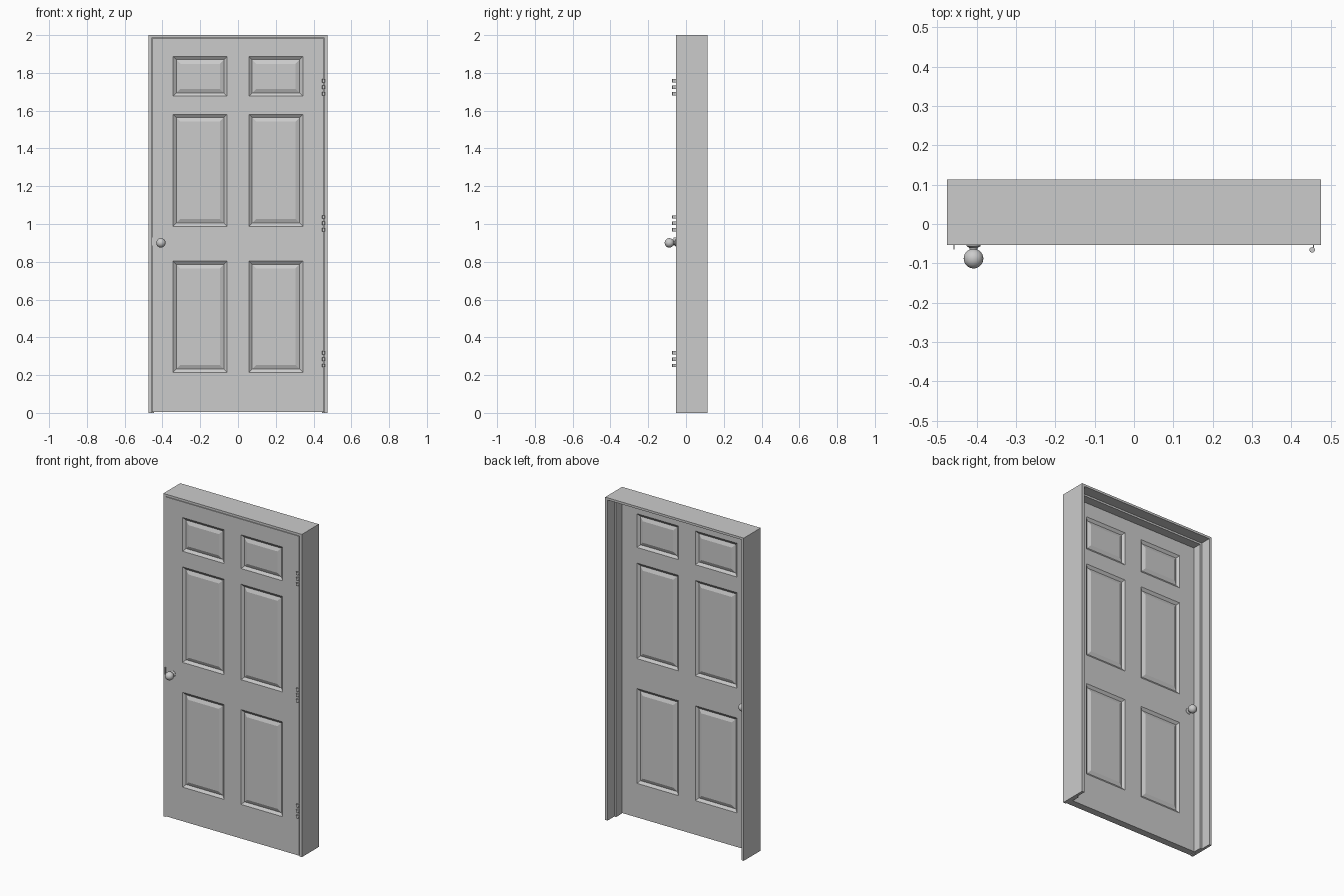
import bpy, bmesh, math
from mathutils import Vector, Matrix

if "Cube" in bpy.data.objects:
    bpy.data.objects.remove(bpy.data.objects["Cube"])

FRONT, BACK = -0.053, 0.113      # frame depth range
DOOR_BACK = -0.009               # rear face of the door slab
MID = (FRONT + DOOR_BACK) / 2


def finish(name, bm, smooth=False):
    bmesh.ops.recalc_face_normals(bm, faces=bm.faces)
    mesh = bpy.data.meshes.new(name)
    bm.to_mesh(mesh)
    bm.free()
    ob = bpy.data.objects.new(name, mesh)
    bpy.context.collection.objects.link(ob)
    if smooth:
        bpy.ops.object.select_all(action='DESELECT')
        bpy.context.view_layer.objects.active = ob
        ob.select_set(True)
        bpy.ops.object.shade_smooth_by_angle(angle=math.radians(40))
    return ob


def add_box(bm, x, y, z):
    size = (x[1] - x[0], y[1] - y[0], z[1] - z[0])
    centre = ((x[0] + x[1]) / 2, (y[0] + y[1]) / 2, (z[0] + z[1]) / 2)
    bmesh.ops.create_cube(bm, size=1, matrix=Matrix.Translation(centre) @ Matrix.Diagonal((*size, 1)))


def arch(name, half, top, side, head, y0, y1):
    """U-shaped surround: two legs and a head, extruded in depth."""
    bm = bmesh.new()
    hi, ti = half - side, top - head
    outline = [(-half, 0), (-half, top), (half, top), (half, 0),
               (hi, 0), (hi, ti), (-hi, ti), (-hi, 0)]
    face = bm.faces.new([bm.verts.new((x, y0, z)) for x, z in outline])
    ext = bmesh.ops.extrude_face_region(bm, geom=[face])
    verts = [g for g in ext['geom'] if isinstance(g, bmesh.types.BMVert)]
    bmesh.ops.translate(bm, verts=verts, vec=(0, y1 - y0, 0))
    return finish(name, bm)


# Frame and door stop
arch("door_jamb", 0.475, 2.0, 0.017, 0.014, FRONT, BACK)
arch("door_stop", 0.458, 1.986, 0.012, 0.012, DOOR_BACK + 0.001, 0.047)

# Door slab, cut into a grid, with six raised panels on both faces
px = [(-0.343, -0.058), (0.058, 0.343)]
pz = [(0.215, 0.803), (0.988, 1.58), (1.677, 1.886)]
bm = bmesh.new()
add_box(bm, (-0.455, 0.455), (FRONT, DOOR_BACK), (0.004, 1.983))
cuts = [((v, 0, 0), (1, 0, 0)) for r in px for v in r]
cuts += [((0, 0, v), (0, 0, 1)) for r in pz for v in r]
for co, no in cuts:
    bmesh.ops.bisect_plane(bm, geom=bm.verts[:] + bm.edges[:] + bm.faces[:],
                           plane_co=co, plane_no=no)
bm.normal_update()


def in_panel(face):
    c = face.calc_center_median()
    return (abs(face.normal.y) > 0.9 and any(a < c.x < b for a, b in px)
            and any(a < c.z < b for a, b in pz))


panels = [f for f in bm.faces if in_panel(f)]
bmesh.ops.inset_individual(bm, faces=panels, thickness=0.023, depth=-0.012)
bmesh.ops.inset_individual(bm, faces=panels, thickness=0.031, depth=0.009)
finish("door_panel", bm)

# Knobs: turned profile (radius, distance from door face)
R, D = 0.025, 0.035
profile = [(0, -0.001), (0.018, -0.001), (0.018, 0.003), (0.015, 0.005), (0.010, 0.008)]
profile += [(R * math.sin(a), D - R * math.cos(a))
            for a in [math.radians(24 + 156 * i / 12) for i in range(13)]]
for name, face_y, sign in (("front_knob", FRONT, -1), ("back_knob", DOOR_BACK, 1)):
    bm = bmesh.new()
    base = Vector((-0.408, face_y, 0.9))
    vs = [bm.verts.new(base + Vector((r, sign * d, 0))) for r, d in profile]
    es = [bm.edges.new(p) for p in zip(vs, vs[1:])]
    bmesh.ops.spin(bm, geom=vs + es, cent=base, axis=(0, 1, 0),
                   angle=math.tau, steps=24)
    bmesh.ops.remove_doubles(bm, verts=bm.verts, dist=1e-5)
    finish(name, bm, True)

# Strike plate lip on the latch side
bm = bmesh.new()
add_box(bm, (-0.4585, -0.4565), (-0.065, MID), (0.886, 0.928))
finish("strike_plate", bm)

# Hinges: three spaced knuckles each, with thin tabs running into the gap
for name, zc in (("lower_hinge", 0.285), ("middle_hinge", 1.003), ("upper_hinge", 1.724)):
    bm = bmesh.new()
    for dz in (-0.034, 0, 0.034):
        z = zc + dz
        bmesh.ops.create_cone(bm, cap_ends=True, segments=16, radius1=0.007, radius2=0.007,
                              depth=0.018, matrix=Matrix.Translation((0.453, -0.066, z)))
        add_box(bm, (0.4555, 0.4575), (-0.064, -0.045), (z - 0.009, z + 0.009))
    finish(name, bm, True)
